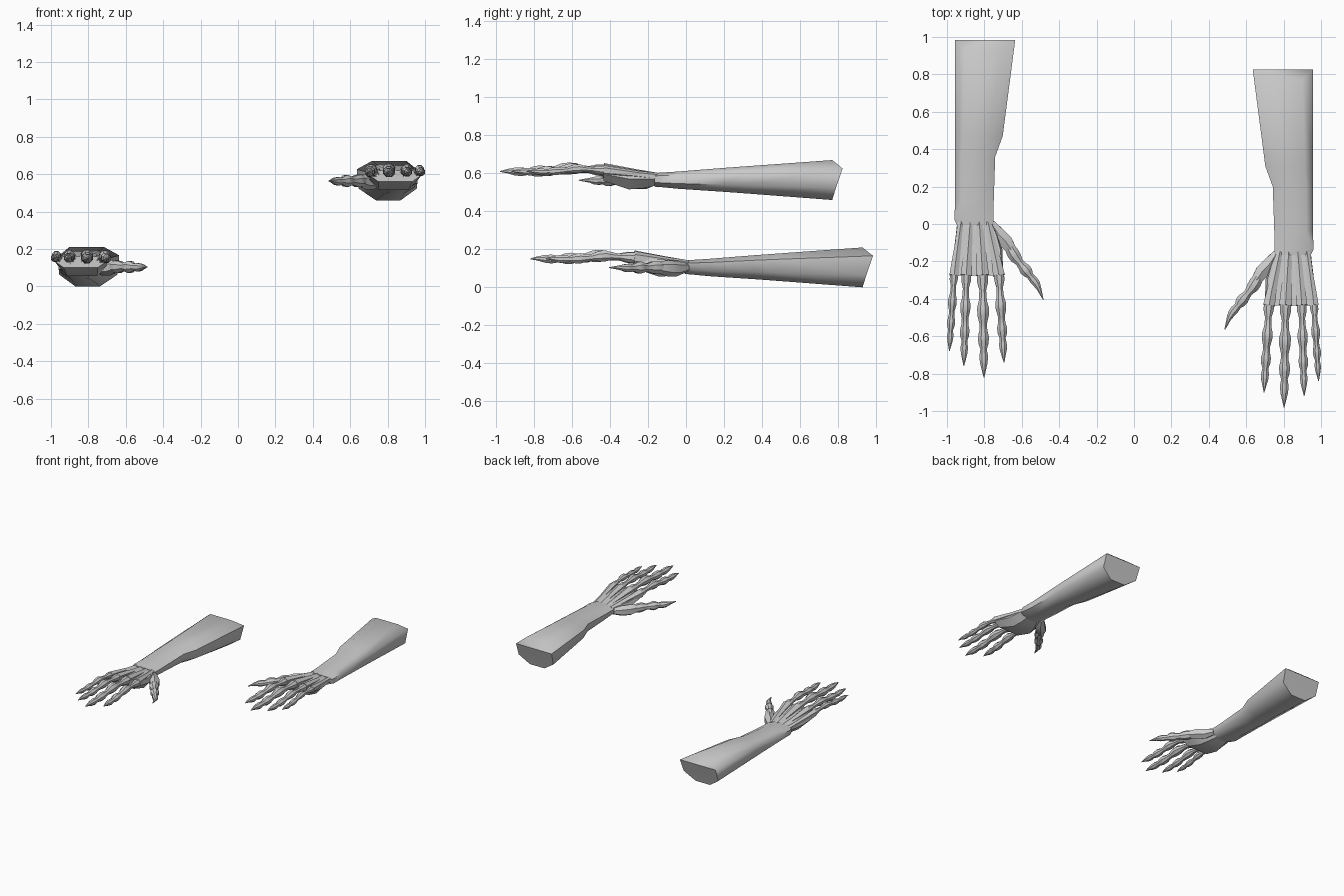
import bpy, bmesh, math
from mathutils import Vector

if "Cube" in bpy.data.objects:
    bpy.data.objects.remove(bpy.data.objects["Cube"])

grey = bpy.data.materials.new("bone_grey")
grey.diffuse_color = (0.6, 0.6, 0.6, 1)
grey.use_nodes = True
grey.node_tree.nodes["Principled BSDF"].inputs["Base Color"].default_value = grey.diffuse_color


def make(name, rings, place, caps=None, angle=40):
    """Skin a list of equal-length rings; caps are lists of ring index groups."""
    bm = bmesh.new()
    vs = [[bm.verts.new(place(p)) for p in r] for r in rings]
    n = len(rings[0])
    for a, b in zip(vs, vs[1:]):
        for i in range(n):
            j = (i + 1) % n
            bm.faces.new((a[i], a[j], b[j], b[i]))
    for end in (vs[0], vs[-1]):
        for group in caps or [range(n)]:
            bm.faces.new([end[i] for i in group])
    bmesh.ops.recalc_face_normals(bm, faces=bm.faces)
    me = bpy.data.meshes.new(name)
    bm.to_mesh(me)
    bm.free()
    me.materials.append(grey)
    ob = bpy.data.objects.new(name, me)
    bpy.context.collection.objects.link(ob)
    bpy.ops.object.select_all(action='DESELECT')
    ob.select_set(True)
    bpy.context.view_layer.objects.active = ob
    bpy.ops.object.shade_smooth_by_angle(angle=math.radians(angle))


def tube(stations, sides=8):
    """Rings around a path of (x, y, z, radius)."""
    pts = [Vector(s[:3]) for s in stations]
    rings = []
    for k, s in enumerate(stations):
        d = (pts[min(k + 1, len(pts) - 1)] - pts[max(k - 1, 0)]).normalized()
        u = d.cross(Vector((0, 0, 1))).normalized()
        v = u.cross(d)
        rings.append([pts[k] + s[3] * (u * math.cos(t) + v * math.sin(t))
                      for t in (2 * math.pi * (i + .5) / sides for i in range(sides))])
    return rings


def arm_ring(y, x0, x1, zb, zt, bulge=0):
    """Eight-sided forearm section, flat on top and bottom."""
    w, h = x1 - x0, zt - zb
    prof = [(.17, 1, 0), (.75, 1, 0), (1, .79, 1), (.97, .3, .35),
            (.68, 0, 0), (.27, 0, 0), (0, .3, .35), (0, .79, 1)]
    return [(x0 + w * a, y + bulge * c, zb + h * b) for a, b, c in prof]


# wrist x, knuckle x, tip x, tip y, thickness
FINGERS = {"little_finger": (-.925, -.962, -.987, -.68, .8),
           "ring_finger": (-.876, -.897, -.910, -.76, .95),
           "middle_finger": (-.827, -.810, -.802, -.82, 1.1),
           "index_finger": (-.780, -.722, -.695, -.74, 1.0)}

# fraction along finger, radius, height
PHALANX = [(0, .030, .155), (.08, .029, .158), (.16, .018, .160), (.26, .021, .164),
           (.33, .031, .166), (.40, .030, .164), (.48, .020, .158), (.55, .021, .154),
           (.61, .029, .153), (.67, .027, .151), (.73, .017, .149), (.80, .023, .149),
           (.86, .020, .150), (.93, .011, .152), (1, .002, .150)]

THUMB = [(-.665, -.125, .104, .030), (-.648, -.155, .104, .036), (-.632, -.180, .104, .034),
         (-.612, -.205, .104, .023), (-.597, -.225, .104, .027), (-.582, -.243, .104, .034),
         (-.568, -.260, .104, .031), (-.555, -.278, .103, .020), (-.538, -.298, .102, .024),
         (-.522, -.318, .102, .022), (-.508, -.345, .104, .014), (-.485, -.405, .104, .002)]


def build_arm(side, sign, dy, dz):
    def place(p):
        return (sign * p[0], p[1] + dy, p[2] + dz)

    # forearm, wide at the elbow and narrow at the wrist
    make(side + "_forearm", [
        arm_ring(-.005, -.946, -.752, .070, .142),
        arm_ring(.025, -.961, -.752, .068, .144),
        arm_ring(.12, -.956, -.750, .059, .150),
        arm_ring(.36, -.956, -.742, .043, .169),
        arm_ring(.47, -.956, -.702, .035, .177),
        arm_ring(.93, -.956, -.635, 0, .21, .055)], place,
        [(0, 1, 2, 7), (7, 2, 3, 6), (6, 3, 4, 5)], 60)

    # palm block under the hand bones
    palm = []
    for y, x0, x1, zb, zt in [(.01, -.945, -.755, .078, .135), (-.06, -.953, -.725, .062, .142),
                              (-.14, -.963, -.703, .056, .147), (-.275, -.982, -.700, .100, .160)]:
        m = .6 * zt + .4 * zb
        palm.append([(x0 + .01, y, zt), (x1 - .01, y, zt), (x1, y, m),
                     (x1 - .05, y, zb), (x0 + .05, y, zb), (x0, y, m)])
    make(side + "_palm", palm, place, angle=25)

    # fingers with their hand bones
    for name, (wx, kx, tx, ty, r) in FINGERS.items():
        make(f"{side}_{name}_hand_bone", tube([
            (wx, .01, .122, .021), (.6 * wx + .4 * kx, -.10, .135, .024 * r),
            (.2 * wx + .8 * kx, -.21, .148, .031 * r), (kx, -.275, .155, .036 * r)], 6),
            place, angle=25)
        make(f"{side}_{name}", tube([
            (kx + (tx - kx) * f, -.265 + (ty + .265) * f, z, rad * r)
            for f, rad, z in PHALANX]), place)

    # thumb and its root
    make(side + "_thumb_root", tube([
        (-.765, .005, .105, .024), (-.728, -.05, .098, .040),
        (-.685, -.095, .100, .043), (-.655, -.14, .104, .032)], 6), place, angle=25)
    make(side + "_thumb", tube(THUMB), place)


build_arm("near", -1 * -1, 0, 0)
build_arm("far", -1, -.16, .46)
